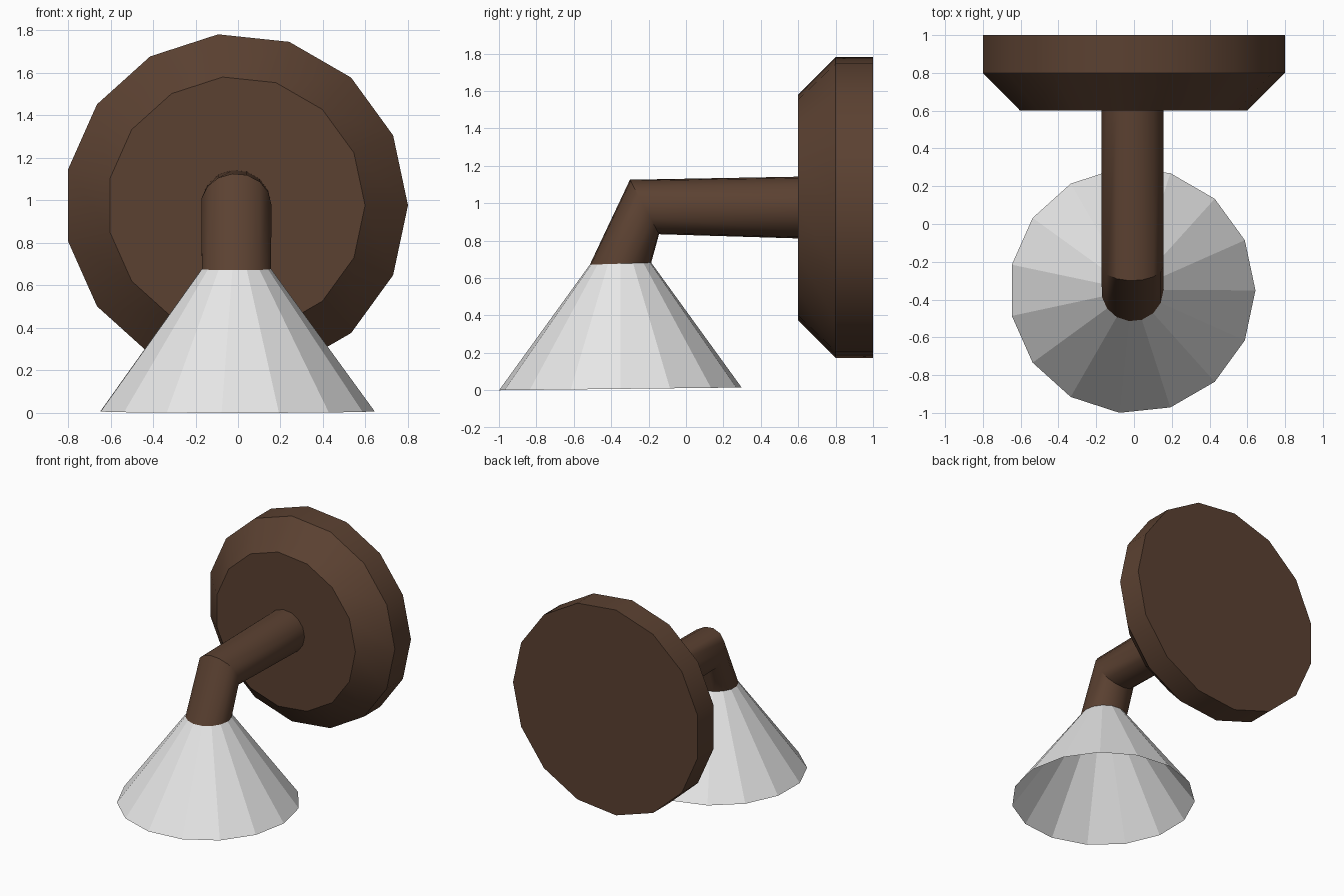
import bpy
import math
from mathutils import Vector

if "Cube" in bpy.data.objects:
    bpy.data.objects.remove(bpy.data.objects["Cube"])

SIDES = 15
CX = -0.009  # 15-sided rings sit slightly off centre so the bounds are centred


def material(name, colour):
    m = bpy.data.materials.new(name)
    m.diffuse_color = (*colour, 1)
    m.use_nodes = True
    m.node_tree.nodes["Principled BSDF"].inputs["Base Color"].default_value = m.diffuse_color
    return m


def ring(y, z, radius, up):
    """Polygon ring around (CX, y, z), spanned by x and the direction up=(y, z)."""
    v = Vector((0, *up)).normalized()
    pts = []
    for k in range(SIDES):
        a = 2 * math.pi * k / SIDES
        pts.append(Vector((CX + radius * math.cos(a), y, z)) + v * radius * math.sin(a))
    return pts


def sweep(name, rings, mat, cap_start=False, smooth=False):
    """Skin consecutive rings into a tube, optionally closing the first ring."""
    verts = [p for r in rings for p in ring(*r)]
    faces = []
    for i in range(len(rings) - 1):
        a, b = i * SIDES, (i + 1) * SIDES
        for k in range(SIDES):
            n = (k + 1) % SIDES
            faces.append((a + k, a + n, b + n, b + k))
    if cap_start:
        faces.append(tuple(reversed(range(SIDES))))
    mesh = bpy.data.meshes.new(name)
    mesh.from_pydata(verts, [], faces)
    mesh.materials.append(mat)
    obj = bpy.data.objects.new(name, mesh)
    bpy.context.collection.objects.link(obj)
    if smooth:
        bpy.ops.object.select_all(action='DESELECT')
        obj.select_set(True)
        bpy.context.view_layer.objects.active = obj
        bpy.ops.object.shade_smooth_by_angle(angle=math.radians(30))
    return obj


brown = material("dark brown", (0.105, 0.053, 0.031))
white = material("shade white", (0.8, 0.8, 0.8))

UP = (0, 1)
arm_root = (0.6, 0.977, 0.166, UP)
arm_end = (-0.35, 0.677, 0.165, (-1, -0.033))

# Wall plate: disc with a bevelled front, open only where the arm joins
sweep("wall_plate", [(1.0, 0.977, 0.809, UP), (0.8, 0.977, 0.809, UP),
                     (0.6, 0.977, 0.607, UP), arm_root], brown, True, True)

# Bent arm with a mitred elbow
sweep("arm", [arm_root, (-0.222, 0.98, 0.166, (-0.155, 0.29)), arm_end], brown, smooth=True)

# Open faceted lamp shade
sweep("lamp_shade", [arm_end, (-0.351, 0.0075, 0.652, (-1, -0.0115))], white)
